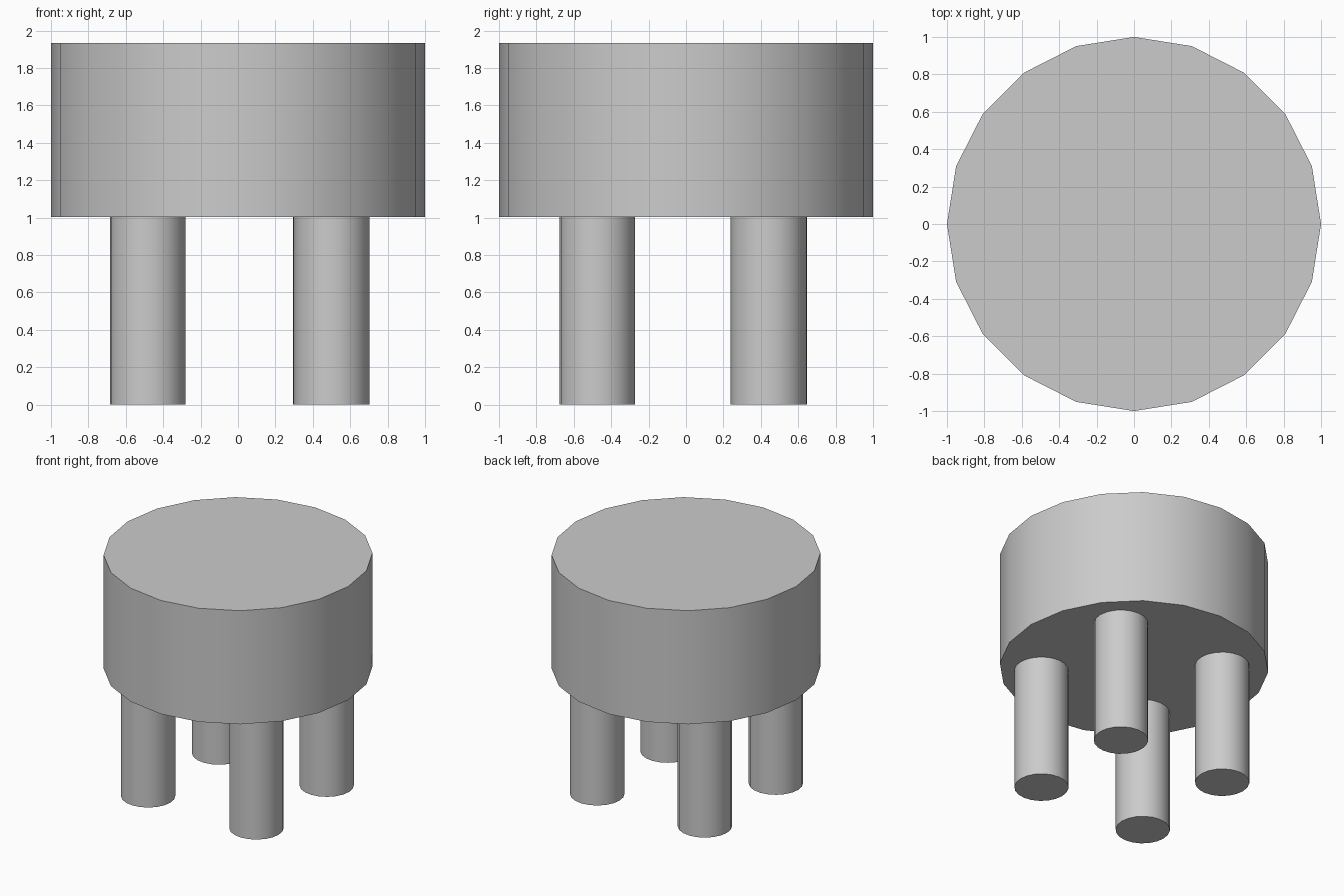
import bpy

if "Cube" in bpy.data.objects:
    bpy.data.objects.remove(bpy.data.objects["Cube"])


def cylinder(name, radius, bottom, top, x=0.0, y=0.0):
    """Upright 20-sided cylinder with smooth sides and sharp rims."""
    bpy.ops.mesh.primitive_cylinder_add(
        vertices=20, radius=radius, depth=top - bottom,
        location=(x, y, (bottom + top) / 2), rotation=(0, 0, 0))
    obj = bpy.context.object
    obj.name = name
    bpy.ops.object.shade_smooth_by_angle()
    return obj


# Thick round seat
cylinder("seat", 1.0, 1.003, 1.935)

# Four legs, set slightly off-centre
legs = {
    "front_left_leg": (-0.483, -0.475),
    "front_right_leg": (0.50, -0.475),
    "back_right_leg": (0.497, 0.441),
    "back_left_leg": (-0.483, 0.445),
}
for name, (x, y) in legs.items():
    cylinder(name, 0.202, 0.0, 1.003, x, y)
